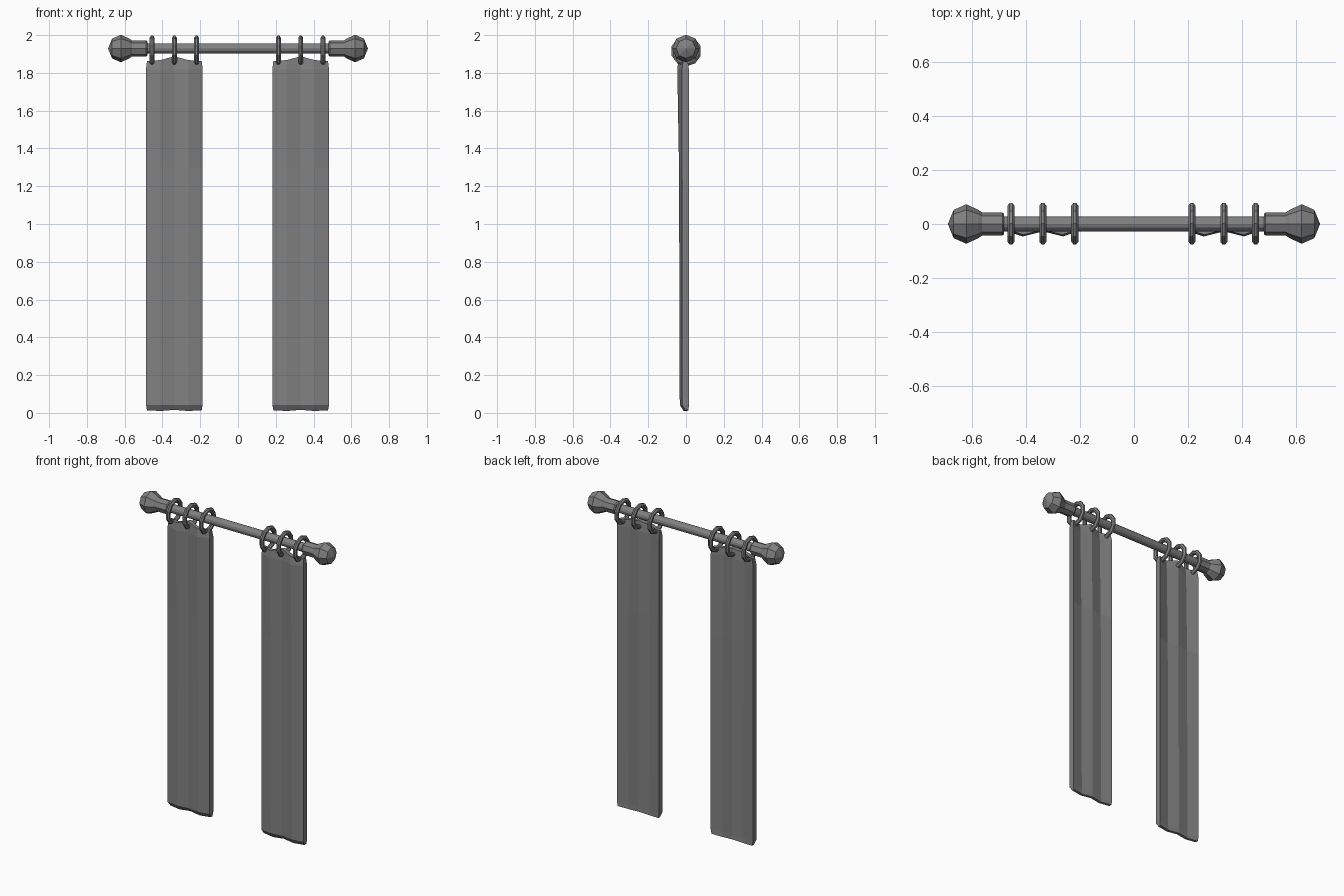
import bpy, bmesh, math
from mathutils import Matrix

cube = bpy.data.objects.get("Cube")
if cube:
    bpy.data.objects.remove(cube, do_unlink=True)

grey = bpy.data.materials.new("plain grey")
grey.use_nodes = True
COLOR = (0.22, 0.22, 0.22, 1)
grey.diffuse_color = COLOR
grey.node_tree.nodes["Principled BSDF"].inputs["Base Color"].default_value = COLOR

ROD_Z = 1.929


def finish(bm, name, location=(0, 0, 0)):
    bmesh.ops.remove_doubles(bm, verts=bm.verts, dist=0.0001)
    bmesh.ops.recalc_face_normals(bm, faces=bm.faces)
    mesh = bpy.data.meshes.new(name)
    bm.to_mesh(mesh)
    bm.free()
    mesh.materials.append(grey)
    obj = bpy.data.objects.new(name, mesh)
    obj.location = location
    bpy.context.collection.objects.link(obj)
    return obj


def lathe_x(name, profile, sides, location, closed=False, flip=1):
    """Turn (x, radius) points around the x axis."""
    bm = bmesh.new()
    verts = [bm.verts.new((x * flip, 0, r)) for x, r in profile]
    pairs = list(zip(verts, verts[1:]))
    if closed:
        pairs.append((verts[-1], verts[0]))
    edges = [bm.edges.new(p) for p in pairs]
    bmesh.ops.spin(bm, geom=verts + edges, cent=(0, 0, 0), axis=(1, 0, 0),
                   angle=2 * math.pi, steps=sides)
    return finish(bm, name, location)


# Rod and finials
lathe_x("rod", [(-0.5, 0), (-0.5, 0.027), (0.5, 0.027), (0.5, 0)], 12, (0, 0, ROD_Z))
FINIAL = [(0.48, 0), (0.48, 0.037), (0.487, 0.043), (0.562, 0.043),
          (0.575, 0.052), (0.62, 0.073), (0.667, 0.052), (0.688, 0)]
for side, flip in (("left", 1), ("right", -1)):
    lathe_x(side + "_finial", FINIAL, 8, (0, 0, ROD_Z), flip=flip)

# Curtains: pleated panel with fold depth fading towards the hem
COLUMNS = [-0.15, -0.075, 0, 0.075, 0.15]
FOLD = [0, 1, 0.25, 1, 0]
TOP = [1.862, 1.868, 1.888, 1.868, 1.862]
HEM = [0.014, 0.010, 0.016, 0.010, 0.014]


def curtain(name, x0):
    bm = bmesh.new()
    rows = []
    for level, depth, front, back in (("hem", 0.008, -0.004, 0.014), (0.042, 0.012, -0.021, 0.015),
                                      (1.3, 0.016, -0.021, 0.015), (1.82, 0.025, -0.021, 0.015),
                                      ("top", 0.025, -0.015, 0.010)):
        loop = []
        for face_y, order in ((front, range(5)), (back, reversed(range(5)))):
            for i in order:
                z = HEM[i] if level == "hem" else TOP[i] if level == "top" else level
                inset = 0.965 if level in ("hem", "top") else 1
                y = face_y - depth * FOLD[i]
                loop.append(bm.verts.new((COLUMNS[i] * inset, y, z)))
        rows.append(loop)
    n = len(rows[0])
    for low, high in zip(rows, rows[1:]):
        for i in range(n):
            j = (i + 1) % n
            bm.faces.new((low[i], low[j], high[j], high[i]))
    for row in (rows[0], rows[-1]):
        for i in range(4):
            bm.faces.new((row[i], row[i + 1], row[n - 2 - i], row[n - 1 - i]))
    return finish(bm, name, (x0, 0, 0))


# Rings: bevelled hoops around the rod
HOOP = [(-0.013, 0.06), (-0.013, 0.07), (-0.005, 0.081), (0.005, 0.081),
        (0.013, 0.07), (0.013, 0.06), (0.005, 0.053), (-0.005, 0.053)]
for side, x0 in (("right", -0.337), ("left", 0.332)):
    curtain(side + "_curtain", x0)
    for k in range(3):
        lathe_x(f"{side}_ring_{k + 1}", HOOP, 10,
                (x0 + (k - 1) * 0.118, 0.001, 1.916), closed=True)
